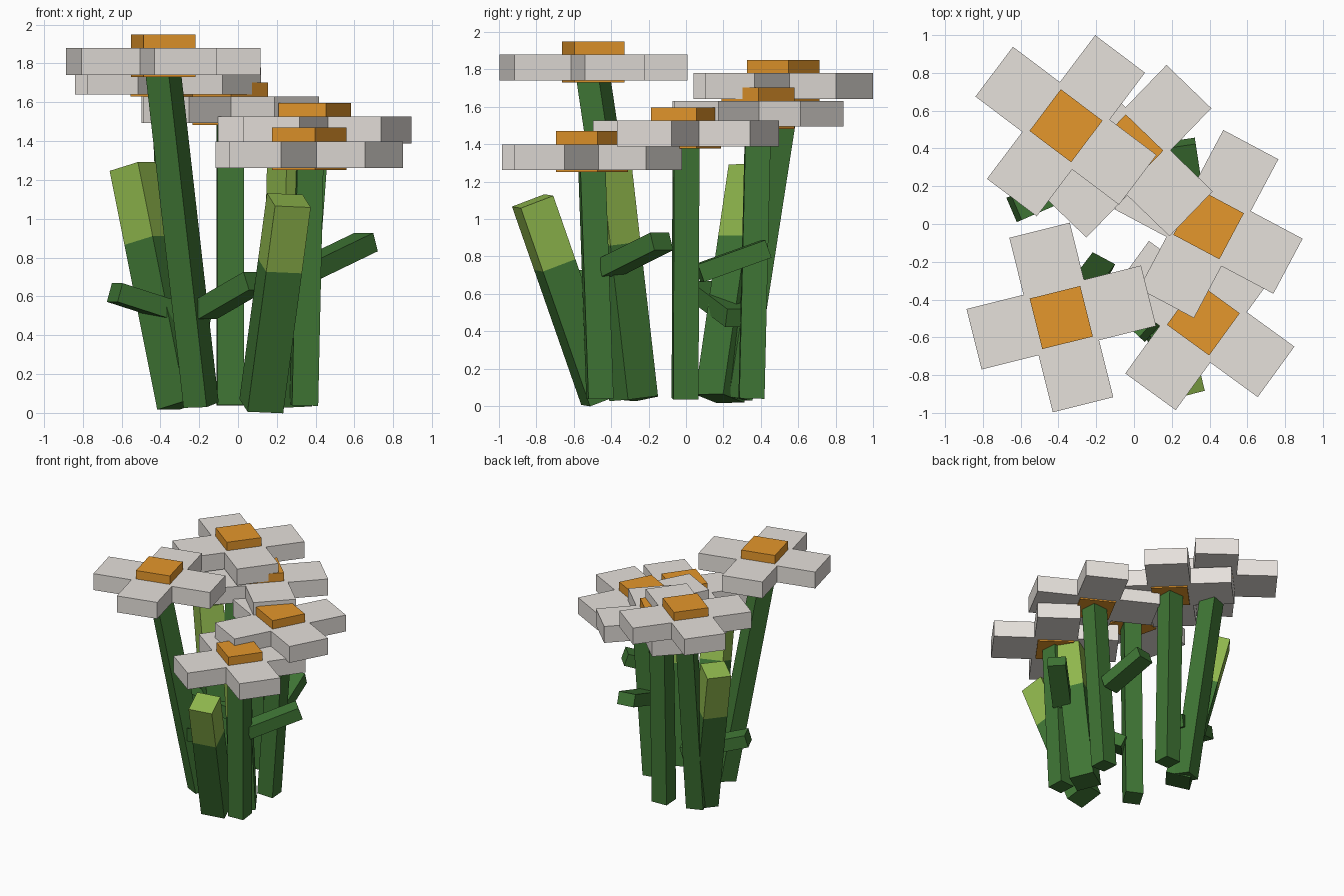
import bpy, bmesh, math
from mathutils import Vector, Matrix

if "Cube" in bpy.data.objects:
    bpy.data.objects.remove(bpy.data.objects["Cube"], do_unlink=True)


def material(name, r, g, b):
    m = bpy.data.materials.new(name)
    m.use_nodes = True
    m.diffuse_color = (r, g, b, 1)
    m.node_tree.nodes["Principled BSDF"].inputs["Base Color"].default_value = (r, g, b, 1)
    return m


PETAL = material("petal white", 0.79, 0.75, 0.71)
CENTRE = material("centre orange", 0.78, 0.31, 0.025)
STEM = material("stem green", 0.05, 0.18, 0.035)
BUD = material("bud light green", 0.28, 0.48, 0.075)


def finish(name, bm, mat):
    mesh = bpy.data.meshes.new(name)
    bmesh.ops.recalc_face_normals(bm, faces=bm.faces)
    bm.to_mesh(mesh)
    bm.free()
    mesh.materials.append(mat)
    obj = bpy.data.objects.new(name, mesh)
    bpy.context.collection.objects.link(obj)
    return obj


def box(sx, sy, sz):
    bm = bmesh.new()
    bmesh.ops.create_cube(bm, size=1, matrix=Matrix.Diagonal((sx, sy, sz, 1)))
    return bm


def beam(name, start, end, width, depth, mat, yaw=0, flat=False):
    """Square-ended bar between two points."""
    a, b = Vector(start), Vector(end)
    axis = b - a
    if flat:
        turn = axis.to_track_quat('Z', 'Y').to_matrix().to_4x4()
    else:
        turn = Vector((0, 0, 1)).rotation_difference(axis).to_matrix().to_4x4()
        turn = turn @ Matrix.Rotation(math.radians(yaw), 4, 'Z')
    bm = box(width, depth, axis.length)
    bm.transform(Matrix.Translation((a + b) / 2) @ turn)
    return finish(name, bm, mat)


def blossom(name, x, y, base, yaw):
    """Four-petal cross with a square centre showing above and below."""
    place = Matrix.Translation((x, y, base)) @ Matrix.Rotation(math.radians(yaw), 4, 'Z')
    bm = box(0.33, 0.33, 0.138)
    bm.normal_update()
    sides = [f for f in bm.faces if abs(f.normal.z) < 0.5]
    normals = [f.normal.copy() for f in sides]
    for f, n in zip(sides, normals):
        out = bmesh.ops.extrude_discrete_faces(bm, faces=[f])["faces"][0]
        bmesh.ops.translate(bm, verts=out.verts, vec=n * 0.311)
    bm.transform(place @ Matrix.Translation((0, 0, 0.07)))
    finish(name + "_petals", bm, PETAL)
    bm = box(0.276, 0.276, 0.22)
    bm.transform(place @ Matrix.Translation((0, 0, 0.1)))
    finish(name + "_centre", bm, CENTRE)


# Flowers: name, head x, y, petal underside, head yaw, stem foot x, y, stem yaw
flowers = [
    ("tall_flower", -0.385, -0.495, 1.74, 14, -0.19, -0.24, -28),
    ("back_flower", -0.36, 0.52, 1.64, 53, -0.29, 0.27, 20),
    ("middle_flower", -0.04, 0.385, 1.492, 46, -0.04, 0.35, 2),
    ("left_flower", 0.395, 0.0, 1.387, 62, 0.295, -0.005, 4),
    ("front_flower", 0.367, -0.503, 1.26, 54, 0.34, -0.46, 5),
]
for name, x, y, base, yaw, fx, fy, stem_yaw in flowers:
    blossom(name, x, y, base, yaw)
    beam(name + "_stem", (fx, fy, 0.04), (x, y, base + 0.01), 0.135, 0.135, STEM, stem_yaw)

# Closed buds on thick stalks: name, foot, tip, where the bud starts, yaw
buds = [
    ("front_bud", (0.12, -0.45, 0.035), (0.262, -0.82, 1.095), 0.68, 14),
    ("back_bud", (-0.285, 0.18, 0.04), (-0.53, 0.36, 1.27), 0.69, -38),
    ("inner_bud", (0.25, -0.28, 0.04), (0.28, -0.42, 1.27), 0.67, 32),
]
for name, foot, tip, split, yaw in buds:
    foot, tip = Vector(foot), Vector(tip)
    mid = foot.lerp(tip, split)
    beam(name + "_stalk", foot, mid, 0.19, 0.19, STEM, yaw)
    beam(name + "_tip", mid, tip, 0.19, 0.19, BUD, yaw)

# Blocky leaves branching off the stems
leaves = [
    ("front_leaf", (0.37, -0.41, 0.74), (0.66, -0.13, 0.88)),
    ("left_leaf", (0.31, 0.07, 0.71), (0.255, 0.43, 0.84)),
    ("tall_leaf", (-0.17, -0.32, 0.53), (0.09, -0.56, 0.68)),
    ("back_leaf", (-0.17, 0.28, 0.47), (-0.635, 0.08, 0.62)),
]
for name, start, end in leaves:
    beam(name, start, end, 0.14, 0.1, STEM, flat=True)
